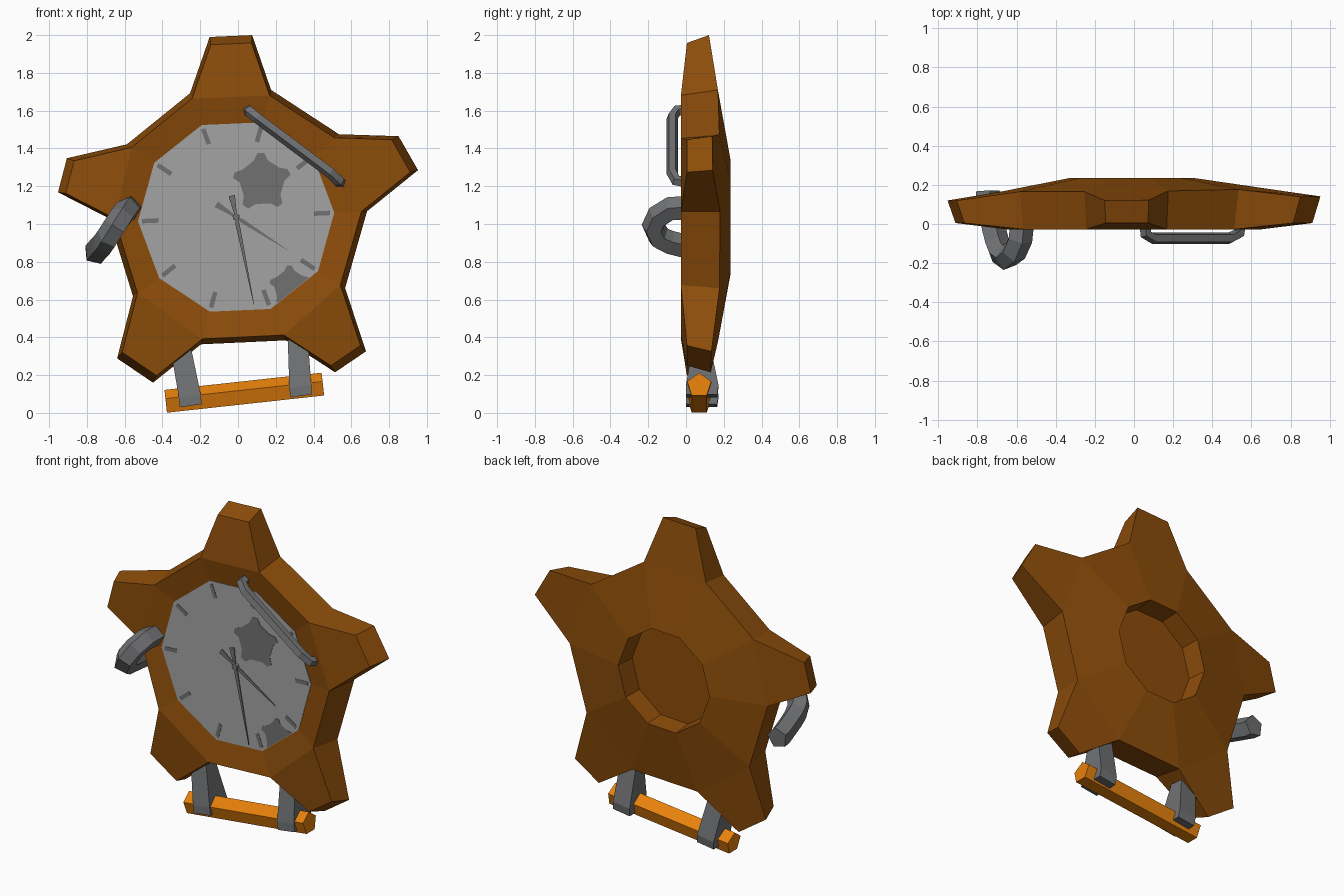
import bpy, bmesh, math
from mathutils import Vector

if "Cube" in bpy.data.objects:
    bpy.data.objects.remove(bpy.data.objects["Cube"])

CX, CZ = -0.01, 1.037      # centre of the clock


def material(name, *srgb):
    m = bpy.data.materials.new(name)
    lin = [((c / 255 + 0.055) / 1.055) ** 2.4 for c in srgb]
    m.diffuse_color = (*lin, 1)
    m.use_nodes = True
    m.node_tree.nodes["Principled BSDF"].inputs["Base Color"].default_value = m.diffuse_color
    return m


WOOD = material("brown wood", 141, 77, 10)
ORANGE = material("orange", 236, 131, 12)
DIAL = material("dial grey", 164, 164, 164)
MARK = material("mark grey", 113, 113, 113)
STEEL = material("steel grey", 112, 113, 115)


def finish(name, bm, mat):
    bmesh.ops.recalc_face_normals(bm, faces=bm.faces[:])
    me = bpy.data.meshes.new(name)
    bm.to_mesh(me)
    bm.free()
    me.materials.append(mat)
    ob = bpy.data.objects.new(name, me)
    bpy.context.collection.objects.link(ob)
    return ob


def bridge(bm, a, b):
    n = len(a)
    for i in range(n):
        j = (i + 1) % n
        bm.faces.new((a[i], a[j], b[j], b[i]))


def loft(name, rings, mat):
    """Skin a list of equal point rings and cap both ends."""
    bm = bmesh.new()
    vs = [[bm.verts.new(p) for p in r] for r in rings]
    for a, b in zip(vs, vs[1:]):
        bridge(bm, a, b)
    bm.faces.new(vs[0])
    bm.faces.new(vs[-1])
    return finish(name, bm, mat)


def plate(name, pts, y0, y1, mat):
    return loft(name, [[(x, y, z) for x, z in pts] for y in (y0, y1)], mat)


def tube(name, path, r, sides, ref, mat):
    path = [Vector(p) for p in path]
    rings = []
    for i, p in enumerate(path):
        t = (path[min(i + 1, len(path) - 1)] - path[max(i - 1, 0)]).normalized()
        u = Vector(ref)
        u = (u - t * u.dot(t)).normalized()
        v = t.cross(u)
        rings.append([p + r * (u * math.cos(a) + v * math.sin(a))
                      for a in (2 * math.pi * k / sides for k in range(sides))])
    return loft(name, rings, mat)


def polar(r, deg):
    """Clockwise angle from straight up, around the clock centre."""
    a = math.radians(deg)
    return CX + r * math.sin(a), CZ + r * math.cos(a)


def decagon(r):
    return [polar(r, 15.5 + 36 * k) for k in range(10)]


# Star body: valley corners, and the tip pair of each arm (clockwise)
VALLEY = [(.175, 1.71), (.535, 1.475), (.683, 1.067), (.567, .66), (.254, .384),
          (-.196, .363), (-.556, .617), (-.683, 1.03), (-.588, 1.422), (-.254, 1.692)]
TIP = [(.85, 1.465), (.953, 1.285), (.678, .326), (.514, .215), (-.45, .16),
       (-.64, .289), (-.953, 1.168), (-.906, 1.348), (-.15, 1.99), (.075, 2.0)]


def scaled(pts, s):
    return [(CX + (x - CX) * s, CZ + (z - CZ) * s) for x, z in pts]


def outline(valley_scale):
    v, out = scaled(VALLEY, valley_scale), []
    for k in range(0, 10, 2):
        out += [v[k], v[k + 1], TIP[k], TIP[k + 1]]
    return out


bm = bmesh.new()


def ring(pts, y, slant=0):
    return [bm.verts.new((x, y + slant * max(0, x), z)) for x, z in pts]


def star_side(scale, y_valley, y_tip, inner, slant):
    """One side of the star: a ring around the centre plus five arms."""
    v = ring(scaled(VALLEY, scale), y_valley, slant)
    t = ring(scaled(TIP, scale), y_tip, slant)
    bridge(bm, v, inner)
    loop = []
    for k in range(0, 10, 2):
        bm.faces.new((v[k + 1], t[k], t[k + 1], v[(k + 2) % 10]))
        loop += [v[k], v[k + 1], t[k], t[k + 1]]
    return loop


front_hole = ring(decagon(.52), .0)
rim = ring(decagon(.318), .235)
floor = ring(decagon(.308), .11)
bm.faces.new(front_hole)
bm.faces.new(floor)
bridge(bm, rim, floor)
front = star_side(.957, -.027, .005, front_hole, 0)
back = star_side(1, .165, .12, rim, .022)
bridge(bm, front, back)
finish("star_body", bm, WOOD)

# Dial, sunk into the bevelled front, and its ten ticks
plate("dial", decagon(.52), -.003, .003, DIAL)
for k in range(10):
    a = math.radians(15.5 + 36 * k)
    px, pz = polar(.455, 15.5 + 36 * k)
    s, c = math.sin(a), math.cos(a)
    quad = [(px + u * c + w * s, pz - u * s + w * c)
            for u, w in ((-.012, -.043), (.012, -.043), (.012, .043), (-.012, .043))]
    plate(f"tick_{k}", quad, -.005, -.002, MARK)

# Star shaped patches, trimmed to the dial edge
for name, ox, oz, s in (("large_patch", .125, 1.222, .16), ("small_patch", .275, .67, .115)):
    pts = [(ox + (x - CX) * s, oz + (z - CZ) * s) for x, z in outline(1.08)]
    ax, az = polar(1, 15.5 + 36 * 3.5)
    nx, nz = ax - CX, az - CZ
    lim = .52 * math.cos(math.radians(18)) - .002
    cut = []
    for x, z in pts:
        d = max(0, (x - CX) * nx + (z - CZ) * nz - lim)
        cut.append((x - nx * d, z - nz * d))
    plate(name, cut, -.005, -.002, MARK)

# Clock hands and hub
for name, tip, tail, y in (("minute_hand", (.085, .57), .115, -.016),
                           ("hour_hand", (.265, .86), .125, -.010)):
    d = Vector((tip[0] - CX, tip[1] - CZ))
    length = d.length
    d.normalize()
    n = Vector((-d.y, d.x))
    prof = [(-tail, -.017), (-tail, .017), (0, .005), (.04, .011),
            (length, .001), (length, -.001), (.04, -.011), (0, -.005)]
    plate(name, [(CX + d.x * a + n.x * b, CZ + d.y * a + n.y * b) for a, b in prof],
          y, y + .005, STEEL)
plate("hub", [polar(.021, 72 * k) for k in range(5)], -.022, .0, STEEL)

# Handle bar on the upper right of the dial
tube("dial_handle", [(.055, .01, 1.602), (.06, -.05, 1.597), (.1, -.073, 1.565),
                     (.49, -.073, 1.272), (.535, -.05, 1.228),
                     (.545, .01, 1.218)], .031, 5, (-.38, 0, -.49), STEEL)

# Hook on the left edge
tube("side_hook", [(-.575, .02, 1.085), (-.585, -.08, 1.08), (-.615, -.145, 1.04),
                   (-.65, -.172, .985), (-.685, -.145, .93), (-.705, -.09, .902),
                   (-.72, -.03, .887), (-.75, .13, .852), (-.752, .168, .85)],
     .066, 5, (-.25, 0, .15), STEEL)

# Hanging crossbar and its two wedge straps
tube("crossbar", [(-.382, .07, .055), (.45, .07, .146)], .067, 5, (0, 0, 1), ORANGE)
for name, top, low, zt, zb in (("left_strap", -.312, -.255, .39, .038),
                               ("right_strap", .315, .33, .41, .09)):
    tilt = .008
    rings = []
    for x, z, y0, y1, w in ((top, zt, .045, .115, .052), (low, zb + .05, .0, .172, .058),
                            (low + .005, zb, .0, .165, .058)):
        rings.append([(x - w, y0, z - tilt), (x + w, y0, z + tilt),
                      (x + w, y1, z + tilt), (x - w, y1, z - tilt)])
    loft(name, rings, STEEL)
